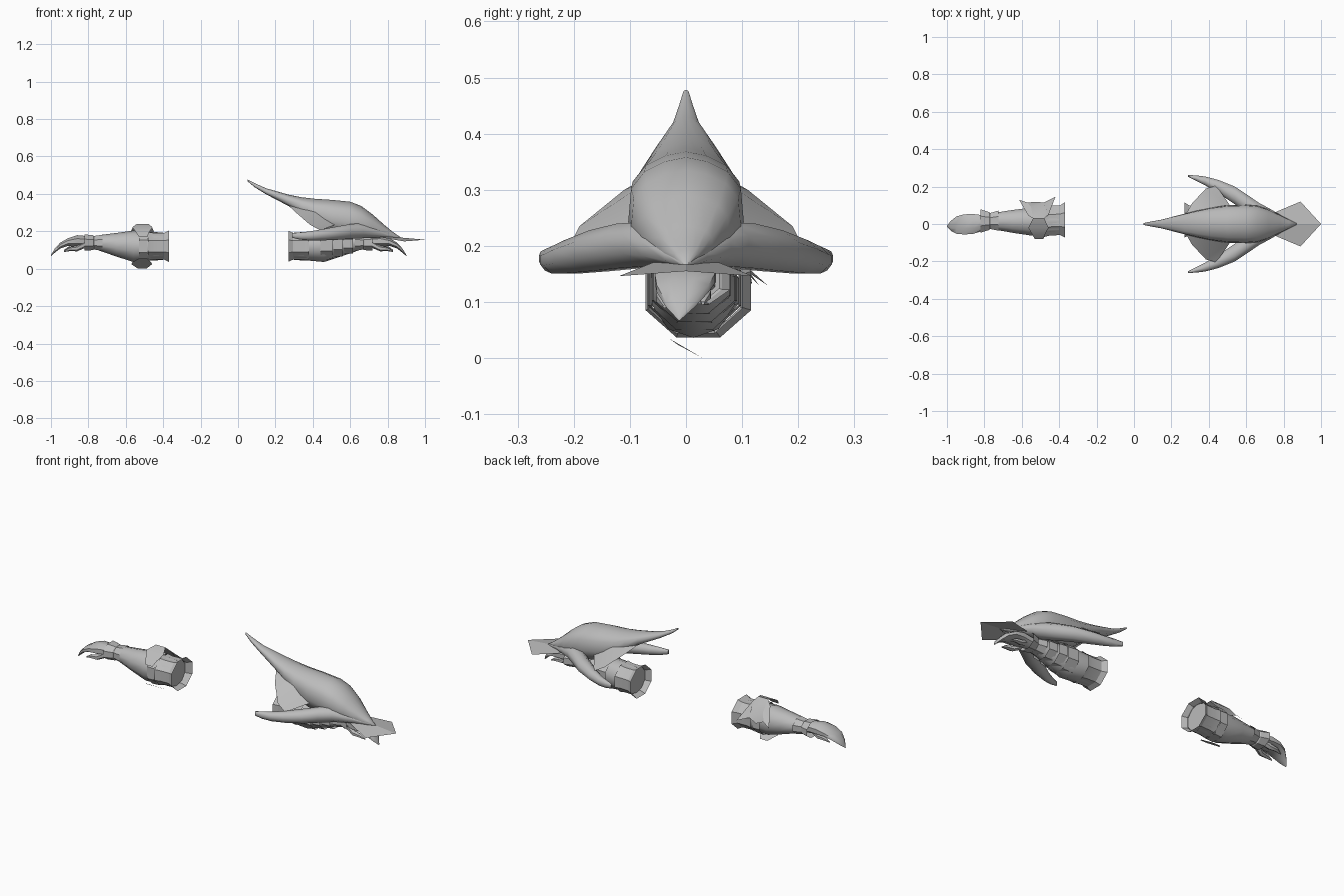
import bpy, bmesh, math

if "Cube" in bpy.data.objects:
    bpy.data.objects.remove(bpy.data.objects["Cube"], do_unlink=True)

GREY = (0.5, 0.5, 0.5, 1.0)
mat = bpy.data.materials.new("plain_grey")
mat.use_nodes = True
mat.diffuse_color = GREY
mat.node_tree.nodes["Principled BSDF"].inputs["Base Color"].default_value = GREY
mat.node_tree.nodes["Principled BSDF"].inputs["Roughness"].default_value = 0.7


def finish(name, bm, angle=40, solid=True):
    if solid:
        bmesh.ops.recalc_face_normals(bm, faces=bm.faces)
    me = bpy.data.meshes.new(name)
    bm.to_mesh(me)
    bm.free()
    me.materials.append(mat)
    ob = bpy.data.objects.new(name, me)
    bpy.context.collection.objects.link(ob)
    bpy.ops.object.select_all(action='DESELECT')
    ob.select_set(True)
    bpy.context.view_layer.objects.active = ob
    bpy.ops.object.shade_smooth_by_angle(angle=math.radians(angle))
    return ob


def loft(name, rings, angle=40, caps=True):
    """Skin a list of equal-length point rings."""
    bm = bmesh.new()
    vs = [[bm.verts.new(p) for p in r] for r in rings]
    n = len(vs[0])
    for a, b in zip(vs, vs[1:]):
        for i in range(n):
            j = (i + 1) % n
            bm.faces.new((a[i], a[j], b[j], b[i]))
    if caps:
        bm.faces.new(vs[0])
        bm.faces.new(vs[-1])
    return finish(name, bm, angle)


def tube(name, secs, place=lambda p: p, n=8, angle=40, caps=True):
    """Sections are (x, y centre, z centre, y radius, z radius)."""
    rings = []
    for x, yc, zc, ry, rz in secs:
        rings.append([place((x, yc + ry * math.cos(t), zc + rz * math.sin(t)))
                      for t in (2 * math.pi * (i + 0.5) / n for i in range(n))])
    return loft(name, rings, angle, caps)


def plate(name, polys, place=lambda p: p):
    bm = bmesh.new()
    for pts in polys:
        bm.faces.new([bm.verts.new(place(p)) for p in pts])
    bmesh.ops.remove_doubles(bm, verts=bm.verts, dist=0.0005)
    bmesh.ops.triangulate(bm, faces=[f for f in bm.faces if len(f.verts) > 4])
    return finish(name, bm, 20, solid=False)


# ---- Two armoured forearms; the left one is flipped along x
def right(p):
    return p


def left(p):
    return (-p[0] - 0.1, p[1], p[2])


for side, place in (("right", right), ("left", left)):
    tube(side + "_forearm", [
        (-.40, .018, .12, .080, .074), (-.47, .015, .12, .080, .076),
        (-.56, .013, .12, .077, .084), (-.65, .014, .128, .064, .063),
        (-.74, .015, .138, .048, .042)], place, 10, 50)
    # open flared rims at the elbow
    tube(side + "_elbow_rim", [
        (-.37, .022, .12, .102, .090), (-.395, .02, .12, .086, .077),
        (-.45, .018, .12, .086, .077), (-.48, .016, .12, .092, .082)],
        place, 8, 25, caps=False)
    # two overlapping wrist collars
    tube(side + "_wrist_collar", [
        (-.725, .018, .138, .058, .047), (-.77, .016, .139, .046, .039),
        (-.775, .016, .139, .052, .043), (-.82, .016, .14, .068, .047)],
        place, 8, 25, caps=False)
    # hand with hooked, joined fingers
    tube(side + "_hand", [
        (-.74, .015, .14, .040, .034), (-.81, .008, .145, .042, .032),
        (-.86, .0, .148, .058, .034), (-.91, -.002, .142, .058, .022),
        (-.95, -.006, .124, .050, .017), (-.98, -.010, .096, .028, .012),
        (-1.0, -.012, .070, .003, .003)], place, 8, 50)
    # thumb and small finger below the palm
    for part, y, dz in (("thumb", -.038, 0), ("small_finger", .03, .006)):
        tube(side + "_" + part, [
            (-.82, y * .6, .128 + dz, .020, .018), (-.86, y, .108 + dz, .017, .015),
            (-.90, y * 1.1, .105 + dz, .012, .011),
            (-.93, y, .092 + dz, .003, .003)], place, 6, 50)

# ---- Right arm: strap and crown-like plates
tube("right_strap", [(-.485, .015, .12, .087, .085),
                     (-.53, .015, .12, .087, .088)], n=8, angle=25, caps=False)
plate("right_crown_plate", [
    [(-.565, .045, .215), (-.54, .03, .240), (-.48, .03, .240), (-.457, .05, .215),
     (-.475, .09, .19), (-.55, .09, .19)],
    [(-.565, .045, .215), (-.55, .09, .19), (-.57, .115, .15), (-.615, .13, .13)],
    [(-.457, .05, .215), (-.42, .145, .13), (-.48, .115, .15), (-.475, .09, .19)],
    [(-.55, .09, .19), (-.475, .09, .19), (-.48, .115, .15), (-.525, .118, .13),
     (-.57, .115, .15)]])
plate("right_front_plate", [
    [(-.54, .03, .240), (-.565, -.02, .222), (-.457, -.02, .222), (-.48, .03, .240)],
    [(-.565, -.02, .222), (-.545, -.055, .195), (-.53, -.08, .17), (-.485, -.08, .17),
     (-.475, -.055, .195), (-.457, -.02, .222)]])
plate("right_lower_plate", [
    [(-.53, -.065, .055), (-.565, -.03, .035), (-.57, -.015, .024), (-.535, .03, .0),
     (-.49, .03, .0), (-.46, -.015, .024), (-.465, -.03, .035), (-.485, -.065, .055)]])

# ---- Left arm: stepped straps
for i, (x0, x1, ry, rz, zc) in enumerate((
        (-.54, -.605, .090, .083, .125), (-.61, -.66, .082, .073, .130),
        (-.665, -.715, .070, .060, .134))):
    tube("left_strap_%d" % (i + 1), [
        (x0, .015, zc, ry, rz), (x1, .015, zc, ry * .95, rz * .96)],
        left, 8, 25, caps=False)

# ---- Shell body: (x, top, bottom, half width)
SHELL = [(.05, .478, .468, .005), (.09, .457, .435, .013), (.15, .43, .398, .024),
         (.27, .396, .335, .055), (.34, .382, .285, .072), (.41, .374, .225, .088),
         (.50, .368, .190, .100), (.60, .358, .172, .103), (.66, .335, .168, .098),
         (.72, .29, .166, .078), (.78, .236, .166, .048), (.83, .195, .165, .022),
         (.87, .168, .162, .003)]
HALF = [(0, 1), (.36, .96), (.72, .86), (.95, .70), (1.0, .38), (.8, .08), (0, 0)]
PROFILE = HALF + [(-a, b) for a, b in HALF[-2:0:-1]]
loft("shell_body", [[(x, a * w, bo + b * (to - bo)) for a, b in PROFILE]
                    for x, to, bo, w in SHELL], 60)

# ---- Side horns: (x, inner y, outer y, bottom, top)
HORN = [(.29, .252, .262, .166, .190), (.33, .232, .260, .156, .194),
        (.38, .207, .254, .151, .199), (.45, .165, .236, .151, .211),
        (.54, .105, .200, .155, .228), (.61, .05, .153, .160, .240),
        (.67, .01, .112, .163, .242), (.73, .0, .080, .165, .225),
        (.80, .0, .038, .165, .195), (.865, .0, .006, .161, .170)]
for s, side in ((1, "left"), (-1, "right")):
    tube("shell_horn_" + side, [
        (x, s * (a + b) / 2, (c + d) / 2, (b - a) / 2 * 1.08, (d - c) / 2 * 1.08)
        for x, a, b, c, d in HORN], n=8, angle=60)
    # thin web between body and horn
    plate("shell_web_" + side, [[
        (.27, s * .04, .340), (.31, s * .11, .300), (.385, s * .19, .235),
        (.44, s * .205, .205), (.52, s * .09, .235), (.42, s * .06, .32)]])

# ---- Folded diamond guard in front of the shell
plate("front_guard", [[
    (1.0, 0, .155), (.89, s * .12, .146), (.70, s * .04, .178), (.70, 0, .182)]
    for s in (1, -1)])
